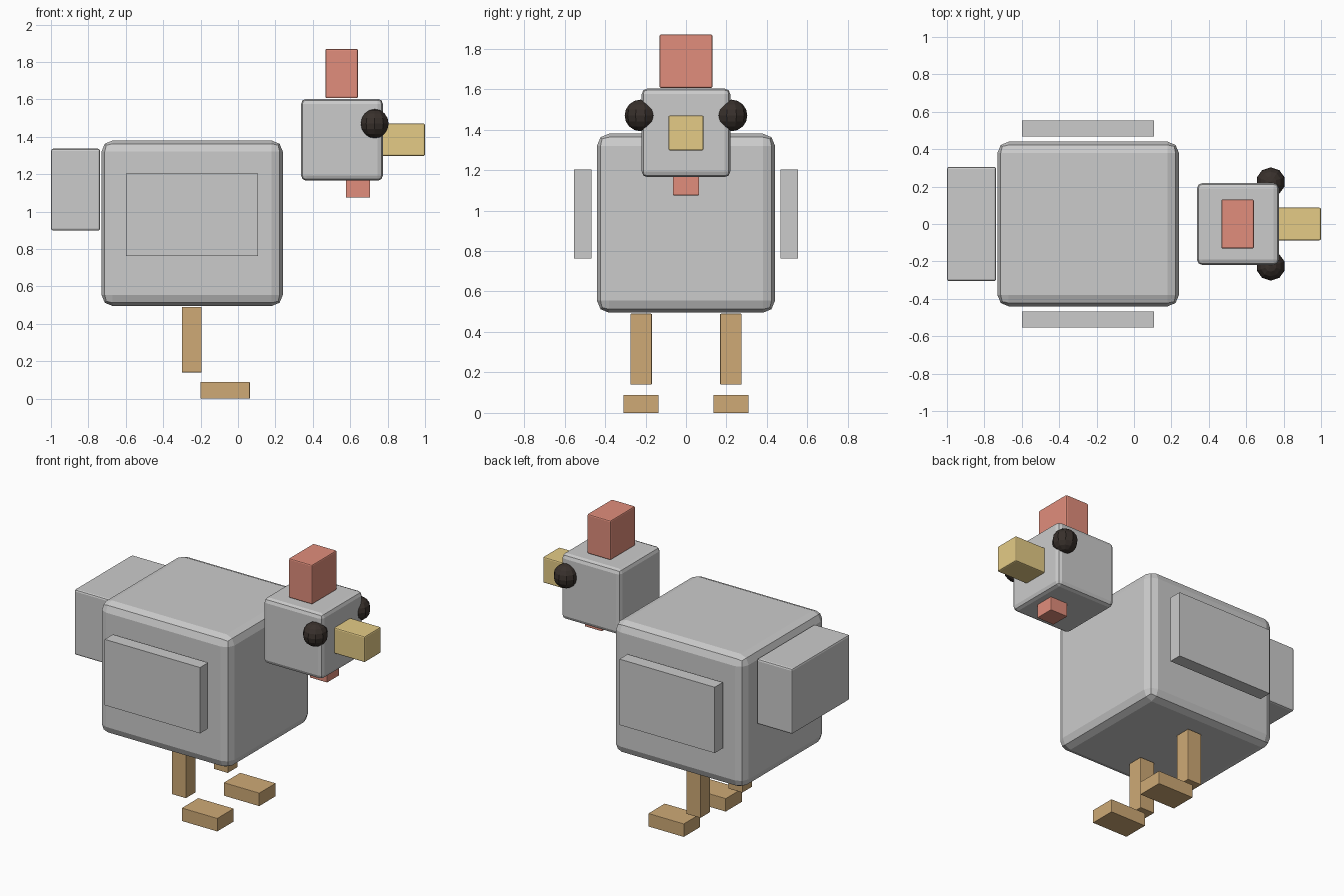
import bpy

if "Cube" in bpy.data.objects:
    bpy.data.objects.remove(bpy.data.objects["Cube"])


def material(name, rgb):
    m = bpy.data.materials.new(name)
    m.diffuse_color = (*rgb, 1)
    m.use_nodes = True
    m.node_tree.nodes["Principled BSDF"].inputs["Base Color"].default_value = m.diffuse_color
    return m


RED = material("red", (0.75, 0.27, 0.2))
YELLOW = material("yellow", (0.78, 0.6, 0.24))
ORANGE = material("orange", (0.62, 0.4, 0.18))
DARK = material("dark", (0.04, 0.03, 0.025))


def box(name, x, y, z, bevel=0.0, mat=None):
    """Box from (min, max) ranges, with optional rounded edges."""
    bpy.ops.mesh.primitive_cube_add(
        size=1, location=[(a + b) / 2 for a, b in (x, y, z)])
    ob = bpy.context.object
    ob.name = ob.data.name = name
    ob.scale = [b - a for a, b in (x, y, z)]
    bpy.ops.object.transform_apply(location=False, rotation=False, scale=True)
    if bevel:
        mod = ob.modifiers.new("rounded edges", "BEVEL")
        mod.width = bevel
        mod.segments = 2
    if mat:
        ob.data.materials.append(mat)
    return ob


def centred(half):
    return (-half, half)


# Body and tail
box("body", (-0.73, 0.24), centred(0.44), (0.495, 1.38), 0.06)
box("tail", (-1.0, -0.737), centred(0.306), (0.898, 1.336), 0.012)

# Head, comb, beak and wattle
box("head", (0.337, 0.775), centred(0.219), (1.165, 1.603), 0.028)
box("comb", (0.467, 0.641), centred(0.131), (1.606, 1.87), 0.008, RED)
box("beak", (0.737, 1.0), centred(0.087), (1.297, 1.47), 0.008, YELLOW)
box("wattle", (0.577, 0.706), centred(0.065), (1.075, 1.206), 0.004, RED)

# Paired parts on both sides
for side, s in (("right", -1), ("left", 1)):
    def span(near, far):
        return tuple(sorted((s * near, s * far)))

    box(f"{side}_wing", (-0.6, 0.106), span(0.467, 0.553), (0.762, 1.203))
    box(f"{side}_leg", (-0.299, -0.194), span(0.169, 0.274), (0.14, 0.49),
        0.003, ORANGE)
    box(f"{side}_foot", (-0.2, 0.063), span(0.135, 0.309), (0.0, 0.088),
        0.002, ORANGE)

    # Faceted eye
    bpy.ops.mesh.primitive_uv_sphere_add(
        segments=10, ring_count=8, radius=0.078, location=(0.731, s * 0.225, 1.47))
    eye = bpy.context.object
    eye.name = eye.data.name = f"{side}_eye"
    eye.data.materials.append(DARK)
